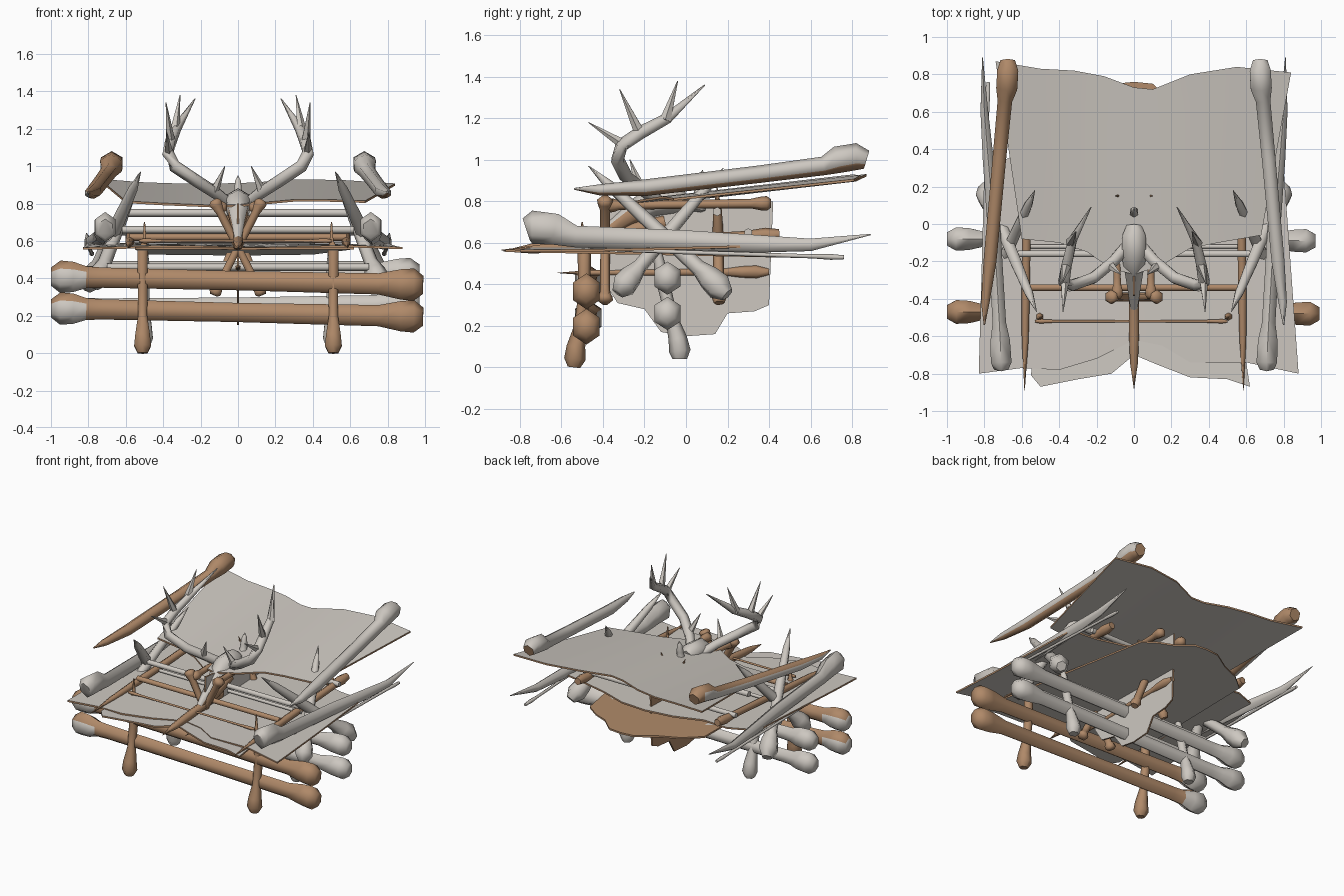
import bpy, bmesh, math
from mathutils import Vector as V

if "Cube" in bpy.data.objects:
    bpy.data.objects.remove(bpy.data.objects["Cube"])


def material(name, rgb):
    m = bpy.data.materials.new(name)
    m.diffuse_color = (*rgb, 1)
    m.use_nodes = True
    m.node_tree.nodes["Principled BSDF"].inputs["Base Color"].default_value = m.diffuse_color
    return m


GREY = material("pale bone", (0.61, 0.575, 0.53))
BROWN = material("tan brown", (0.43, 0.25, 0.14))


def finish(name, bm, rule):
    """rule: 0 grey, 1 brown, or function of a face"""
    bmesh.ops.recalc_face_normals(bm, faces=bm.faces)
    bm.normal_update()
    for f in bm.faces:
        f.material_index = int(rule(f)) if callable(rule) else rule
        f.smooth = True
    for e in bm.edges:
        e.smooth = len(e.link_faces) == 2 and e.calc_face_angle(0) < math.radians(62)
    me = bpy.data.meshes.new(name)
    bm.to_mesh(me)
    bm.free()
    me.materials.append(GREY)
    me.materials.append(BROWN)
    ob = bpy.data.objects.new(name, me)
    bpy.context.collection.objects.link(ob)
    return ob


def tube(name, pts, rule=0, n=6, flat=1.0):
    """low-poly tube through (x, y, z, radius) points"""
    bm = bmesh.new()
    P = [V(p[:3]) for p in pts]
    rings = []
    for i, p in enumerate(pts):
        t = (P[min(i + 1, len(P) - 1)] - P[max(i - 1, 0)]).normalized()
        ref = V((0, 0, 1)) if abs(t.z) < 0.8 else V((0, 1, 0))
        a = t.cross(ref).normalized()
        b = a.cross(t)
        rings.append([bm.verts.new(P[i] + p[3] * (a * math.cos(k) * flat + b * math.sin(k)))
                      for k in [2 * math.pi * (j + 0.5) / n for j in range(n)]])
    for r, s in zip(rings, rings[1:]):
        for j in range(n):
            bm.faces.new((r[j], r[(j + 1) % n], s[(j + 1) % n], s[j]))
    bm.faces.new(rings[0])
    bm.faces.new(rings[-1])
    return finish(name, bm, rule)


BONE = [(0, .9), (.025, 1.6), (.06, 1.5), (.095, 1.08), (.14, 1), (.5, .95), (.88, 1.05),
        (.94, 1.5), (.975, 1.6), (1, .9)]
CLUB = [(0, 1), (.06, 1.9), (.13, 1.7), (.21, 1.1), (.6, .95), (.85, .7), (1, .05)]   # knob to spike
SPIKE = [(0, 1), (.05, 1.4), (.12, 1), (.6, 1), (.8, .8), (1, .05)]
ROD = [(0, 1), (.5, 1), (1, 1)]


def bar(name, p, q, r, prof=BONE, rule=0, flat=1.0, n=6):
    p, q = V(p), V(q)
    return tube(name, [(*p.lerp(q, t), r * m) for t, m in prof], rule, n, flat)


def sheet(name, front, back, place, normal, rule, rows=6, th=0.012):
    """hide lofted between two ragged edges"""
    bm = bmesh.new()
    off = V(normal) * th
    layers = []
    for s in (0, 1):
        layers.append([[bm.verts.new(V(place(f[0] + (b[0] - f[0]) * t, f[1] + (b[1] - f[1]) * t)) - off * s)
                        for f, b in zip(front, back)] for t in [i / rows for i in range(rows + 1)]])
    m = len(front)
    for L in layers:
        for i in range(rows):
            for j in range(m - 1):
                bm.faces.new((L[i][j], L[i][j + 1], L[i + 1][j + 1], L[i + 1][j]))
    loop = [(0, j) for j in range(m)] + [(i, m - 1) for i in range(1, rows + 1)] + \
           [(rows, j) for j in range(m - 2, -1, -1)] + [(i, 0) for i in range(rows - 1, 0, -1)]
    A, B = layers
    for (i, j), (k, l) in zip(loop, loop[1:] + loop[:1]):
        bm.faces.new((A[i][j], A[k][l], B[k][l], B[i][j]))
    return finish(name, bm, rule)


# long base bones, front pair tan with a pale left end, rear pair pale
left_pale = lambda f: f.calc_center_median().x > -0.78 or f.normal.z > .6
for z in (0.22, 0.39):
    bar("front_base_bone", (-1, -.47, z + .02), (.99, -.48, z - .025), .054, rule=left_pale, flat=.85)
    bar("rear_base_bone", (-1, -.08, z + .02), (.97, -.09, z + .04), .05, flat=.9)

# hides: upper canopy, seat, under-seat and hanging one
edge = lambda f: abs(f.normal.z) < .5
sheet("upper_hide",
      [(-.6, -.08), (-.4, -.1), (-.25, -.15), (-.12, -.24), (0, -.27), (.15, -.22), (.3, -.13), (.45, -.1), (.68, -.06)],
      [(-.74, .87), (-.5, .83), (-.32, .82), (-.16, .79), (0, .73), (.1, .72), (.3, .8), (.55, .84), (.84, .81)],
      lambda x, y: (x, y, .825 + .115 * y + .012 * math.sin(5 * x)), (0, 0, 1), edge)
sheet("seat_hide",
      [(-.83, -.8), (-.6, -.77), (-.4, -.78), (-.2, -.72), (0, -.62), (.15, -.65), (.3, -.74), (.6, -.74), (.88, -.8)],
      [(-.8, .3), (-.6, .38), (-.4, .36), (-.2, .44), (0, .48), (.2, .46), (.4, .38), (.6, .33), (.8, .3)],
      lambda x, y: (x, y, .583 + .015 * y + .006 * math.sin(7 * x + 3 * y)), (0, 0, 1), edge)
sheet("under_hide",
      [(-.55, -.81), (-.5, -.87), (-.3, -.83), (-.12, -.8), (0, -.7), (.12, -.75), (.3, -.82), (.5, -.83), (.62, -.87)],
      [(-.5, .5), (-.38, .6), (-.24, .66), (-.1, .75), (0, .76), (.1, .75), (.2, .66), (.3, .62), (.4, .55)],
      lambda x, y: (x, y, .55 - .02 * y), (0, 0, 1),
      lambda f: edge(f) or (f.normal.z > 0 and f.calc_center_median().y > .25))
sheet("hanging_hide",
      [(-.4, .42), (-.33, .31), (-.2, .28), (-.12, .17), (0, .15), (.14, .16), (.2, .26), (.33, .27), (.4, .3)],
      [(-.38, .8), (-.28, .79), (-.18, .8), (-.1, .8), (0, .8), (.1, .8), (.2, .8), (.32, .8), (.42, .8)],
      lambda y, z: (.006, y, z), (1, 0, 0), lambda f: f.normal.x < .5)

left_arm = lambda f: not (f.normal.x < -.3 and f.normal.z < .4) or f.calc_center_median().y > .8
right_arm = lambda f: f.normal.z < -.6 or f.normal.y > .8
for s in (-1, 1):
    # legs
    tube("front_leg", [(s * .51, -.54, 0, .03), (s * .51, -.535, .04, .052), (s * .51, -.53, .1, .045),
                       (s * .51, -.51, .2, .028), (s * .51, -.49, .35, .03), (s * .51, -.49, .55, .032),
                       (s * .5, -.5, .6, .012), (s * .5, -.5, .7, .004)], 1)
    tube("rear_leg", [(s * .5, -.03, .04, .035), (s * .5, -.03, .08, .052), (s * .5, -.04, .14, .045),
                      (s * .5, -.07, .24, .03), (s * .5, -.12, .45, .032), (s * .5, -.14, .57, .02)], 0)
    # lower side tusks lying on the seat
    tube("side_tusk", [(s * .71, -.77, .665, .055), (s * .71, -.74, .675, .08), (s * .715, -.63, .665, .075),
                       (s * .72, -.53, .63, .052), (s * .75, 0, .61, .05), (s * .78, .35, .595, .042),
                       (s * .8, .6, .59, .03), (s * .81, .89, .64, .003)], 0, flat=.8)
    # upper arm bones, left one tan
    tube("arm_bone", [(s * .8, -.54, .86, .004), (s * .795, -.42, .855, .026), (s * .77, -.2, .865, .04),
                      (s * .72, .35, .93, .042), (s * .69, .66, .97, .045), (s * .68, .73, 1.0, .065),
                      (s * .675, .82, 1.015, .065), (s * .675, .87, 1.0, .045)],
         left_arm if s < 0 else right_arm)
    # crossed spikes at each side
    bar("leaning_spike_front", (s * .8, .2, .35), (s * .52, -.47, .97), .036, CLUB)
    bar("leaning_spike_rear", (s * .76, -.33, .36), (s * .53, .18, .96), .034, CLUB)
    # thin edge spikes running front to back
    bar("edge_spike", (s * .57, .45, .64), (s * .585, -.89, .565), .026, SPIKE, 1)
    bar("edge_rib", (s * .78, .76, .53), (s * .8, -.5, .57), .01, SPIKE, 0)
    # centre crossed bones
    bar("front_cross_bone", (s * .13, -.39, .31), (-s * .13, -.39, .82), .024, BONE, 1)
    bar("rear_cross_bone", (s * .13, .16, .31), (-s * .1, .15, .87), .026, SPIKE, 1)
    # ridge poles
    bar("ridge_pole", (s * .09, -.4, .78), (s * .09, .41, .79), .022, BONE, 1)

# cross rods
for y, z, r, w, c in [(.15, .75, .022, .62, 0), (-.16, .66, .02, .62, 0), (-.34, .62, .02, .58, 1),
                      (-.12, .6, .013, .6, 0), (.3, .65, .02, .62, 0), (-.1, .47, .022, .7, 0),
                      (-.3, .46, .02, .7, 0)]:
    bar("cross_rod", (-w, y, z), (w, y, z), r, ROD, c)
bar("front_thin_rod", (-.53, -.52, .6), (.5, -.52, .6), .008, BONE, 1)

# centre spikes
bar("centre_spike", (0, -.2, .62), (0, -.88, .56), .03, SPIKE, 1)
bar("lower_spike", (0, .4, .46), (0, -.62, .455), .018, CLUB, 1)
bar("crest_spike", (0, .05, .75), (0, .08, .95), .025, CLUB)

# skull, jaw and antlers
tube("skull", [(0, -.01, .8, .045), (0, -.06, .81, .072), (0, -.16, .8, .076), (0, -.24, .75, .058),
               (0, -.36, .67, .036), (0, -.46, .6, .02)],
     lambda f: f.calc_center_median().y < -.2 and f.normal.z < .3)
tube("jaw", [(0, -.1, .7, .035), (0, -.25, .66, .045), (0, -.44, .57, .02)], 1)
for s in (-1, 1):
    tube("antler", [(s * .04, -.12, .79, .035), (s * .11, -.2, .85, .034), (s * .22, -.29, .92, .034),
                    (s * .34, -.33, 1.0, .034), (s * .375, -.31, 1.07, .033), (s * .36, -.22, 1.13, .032),
                    (s * .33, -.09, 1.2, .027), (s * .23, .09, 1.36, .003)], 0)
    for p, q in [((.37, -.28, 1.06), (.38, -.47, 1.18)), ((.36, -.22, 1.12), (.385, -.32, 1.34)),
                 ((.34, -.1, 1.19), (.31, -.04, 1.38)), ((.13, -.22, .86), (.07, -.27, 1.0))]:
        tube("antler_tine", [(s * p[0], p[1], p[2], .028), (s * q[0], q[1], q[2], .002)], 0, 5)
